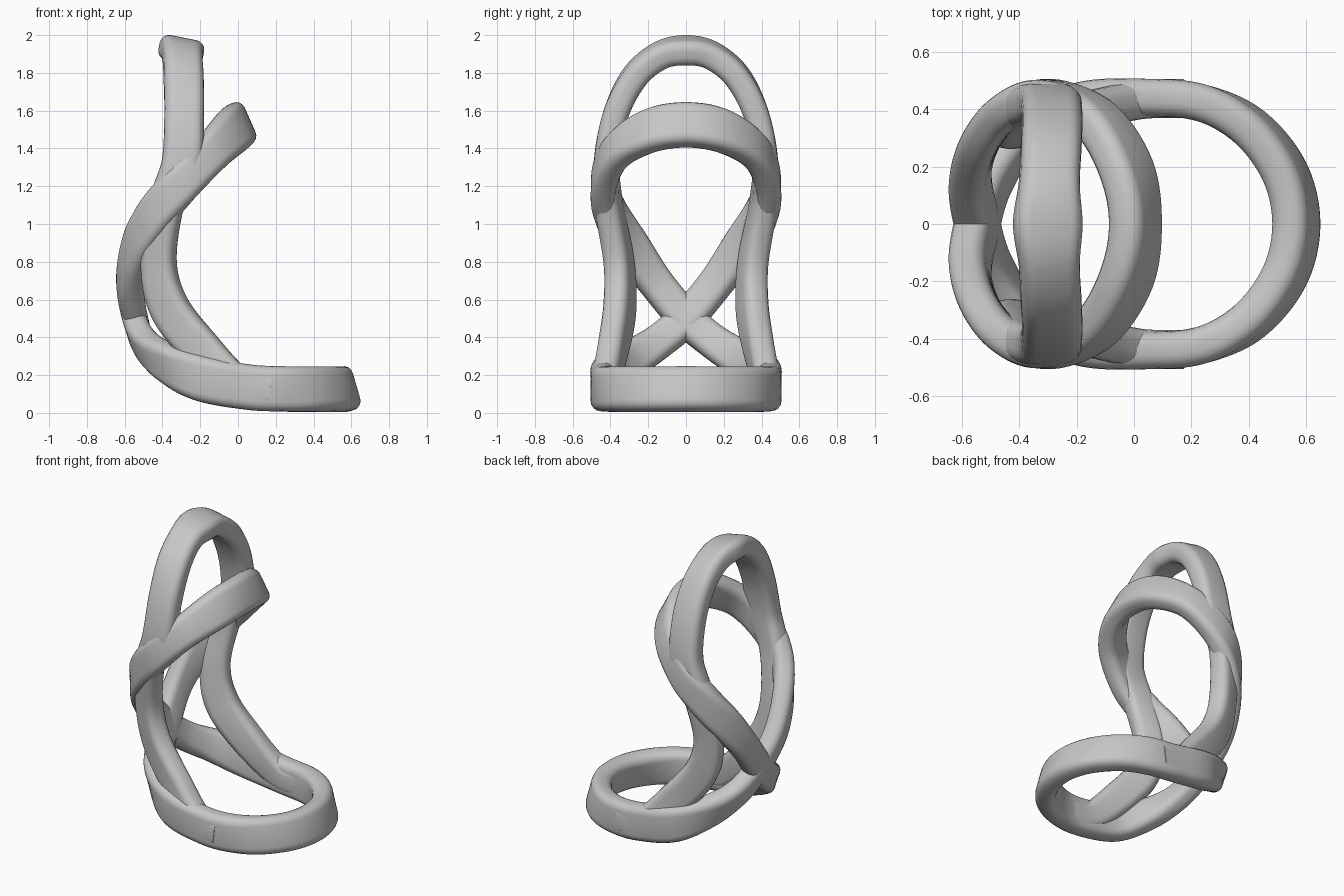
import bpy, bmesh, math
from mathutils import Vector

cube = bpy.data.objects.get("Cube")
if cube:
    bpy.data.objects.remove(cube)

grey = bpy.data.materials.new("satin grey")
grey.use_nodes = True
colour = (0.57, 0.57, 0.57, 1)
grey.diffuse_color = colour
grey.node_tree.nodes["Principled BSDF"].inputs["Base Color"].default_value = colour

RADIUS, STEPS = 0.05, 10
WIDE, MEDIUM, NARROW = 0.24, 0.21, 0.185


def rounded_section(width, thick, radius, arc=5):
    """Rounded rectangle: first value along the band width, second along its normal."""
    points = []
    for corner, (sw, st) in enumerate(((1, 1), (-1, 1), (-1, -1), (1, -1))):
        for i in range(arc):
            a = (corner + i / (arc - 1)) * math.pi / 2
            points.append((sw * (width / 2 - radius) + radius * math.cos(a),
                           st * (thick / 2 - radius) + radius * math.sin(a)))
    return points


def spline(a, b, c, d, t):
    return (b * 2 + (c - a) * t + (a * 2 - b * 5 + c * 4 - d) * t ** 2
            + (b * 3 - a - c * 3 + d) * t ** 3) / 2


def sample(values, closed):
    n, result = len(values), []
    for i in range(n if closed else n - 1):
        if closed:
            quad = [values[(i + k) % n] for k in (-1, 0, 1, 2)]
        else:
            quad = [values[min(max(i + k, 0), n - 1)] for k in (-1, 0, 1, 2)]
        result += [spline(*quad, s / STEPS) for s in range(STEPS)]
    return result if closed else result + [values[-1]]


def sweep(name, thick, half, closed):
    """Sweep the band along a half path and its reflection in y."""
    keys = [(Vector(p), Vector(n).normalized(), w) for p, n, w in half]
    flip = Vector((1, -1, 1))
    back = keys[-2:0:-1] if closed else keys[-2::-1]
    keys += [(p * flip, n * flip, w) for p, n, w in back]
    path, normals, widths = [sample(column, closed) for column in zip(*keys)]
    count = len(path)
    bm = bmesh.new()
    rings = []
    for i in range(count):
        if closed:
            tangent = path[(i + 1) % count] - path[i - 1]
        else:
            tangent = path[min(i + 1, count - 1)] - path[max(i - 1, 0)]
        tangent.normalize()
        side = tangent.cross(normals[i]).normalized()
        normal = side.cross(tangent)
        rings.append([bm.verts.new(path[i] + side * u + normal * v)
                      for u, v in rounded_section(widths[i], thick, RADIUS)])
    m = len(rings[0])
    for i in range(count if closed else count - 1):
        a, b = rings[i], rings[(i + 1) % count]
        for j in range(m):
            k = (j + 1) % m
            bm.faces.new((a[j], a[k], b[k], b[j]))
    if not closed:
        bm.faces.new(rings[0])
        bm.faces.new(rings[-1])
    bmesh.ops.recalc_face_normals(bm, faces=bm.faces)
    mesh = bpy.data.meshes.new(name)
    bm.to_mesh(mesh)
    bm.free()
    mesh.materials.append(grey)
    obj = bpy.data.objects.new(name, mesh)
    bpy.context.collection.objects.link(obj)
    bpy.ops.object.select_all(action="DESELECT")
    obj.select_set(True)
    bpy.context.view_layer.objects.active = obj
    bpy.ops.object.shade_smooth_by_angle(angle=math.radians(40))


# Crossing band: base ring, crossing at the back, then the middle ring (centre, outward normal, width)
sweep("crossing_band", 0.13, [
    ((.565, 0, .126), (.96, 0, .28), WIDE),
    ((.525, -.18, .125), (.9, -.35, .25), WIDE),
    ((.405, -.335, .125), (.65, -.7, .15), WIDE),
    ((.24, -.42, .127), (.3, -.95, 0), WIDE),
    ((.05, -.44, .137), (0, -1, 0), WIDE),
    ((-.2, -.42, .185), (-.2, -1, -.1), WIDE),
    ((-.39, -.305, .275), (-.6, -.7, -.3), MEDIUM),
    ((-.495, -.155, .37), (-.85, -.3, -.4), NARROW),
    ((-.545, 0, .5), (-.92, 0, -.35), NARROW),
    ((-.57, .16, .69), (-.95, .25, -.1), NARROW),
    ((-.525, .3, .89), (-.75, .6, .1), MEDIUM),
    ((-.43, .4, 1.06), (-.4, .9, .1), MEDIUM),
    ((-.3, .437, 1.215), (0, 1, 0), MEDIUM),
    ((-.14, .37, 1.38), (.4, .8, .25), MEDIUM),
    ((-.03, .2, 1.49), (.7, .45, .4), WIDE),
    ((.005, 0, 1.525), (.9, 0, .4), WIDE),
], True)

# Upright band: legs rising from the base sides into the top arch
sweep("upright_band", 0.135, [
    ((.17, -.437, .125), (.2, -1, 0), NARROW),
    ((0, -.432, .155), (0, -1, 0), NARROW),
    ((-.2, -.385, .345), (-.2, -1, -.1), MEDIUM),
    ((-.365, -.35, .56), (-.4, -1, -.1), MEDIUM),
    ((-.42, -.355, .8), (-.4, -1, 0), NARROW),
    ((-.38, -.408, 1.1), (-.2, -1, 0), NARROW),
    ((-.3, -.42, 1.32), (0, -1, 0), MEDIUM),
    ((-.285, -.375, 1.57), (0, -.95, .3), MEDIUM),
    ((-.288, -.275, 1.775), (.1, -.7, .7), MEDIUM),
    ((-.295, -.14, 1.89), (.17, -.35, .9), MEDIUM),
    ((-.3, 0, 1.92), (.2, 0, 1), WIDE),
], False)
